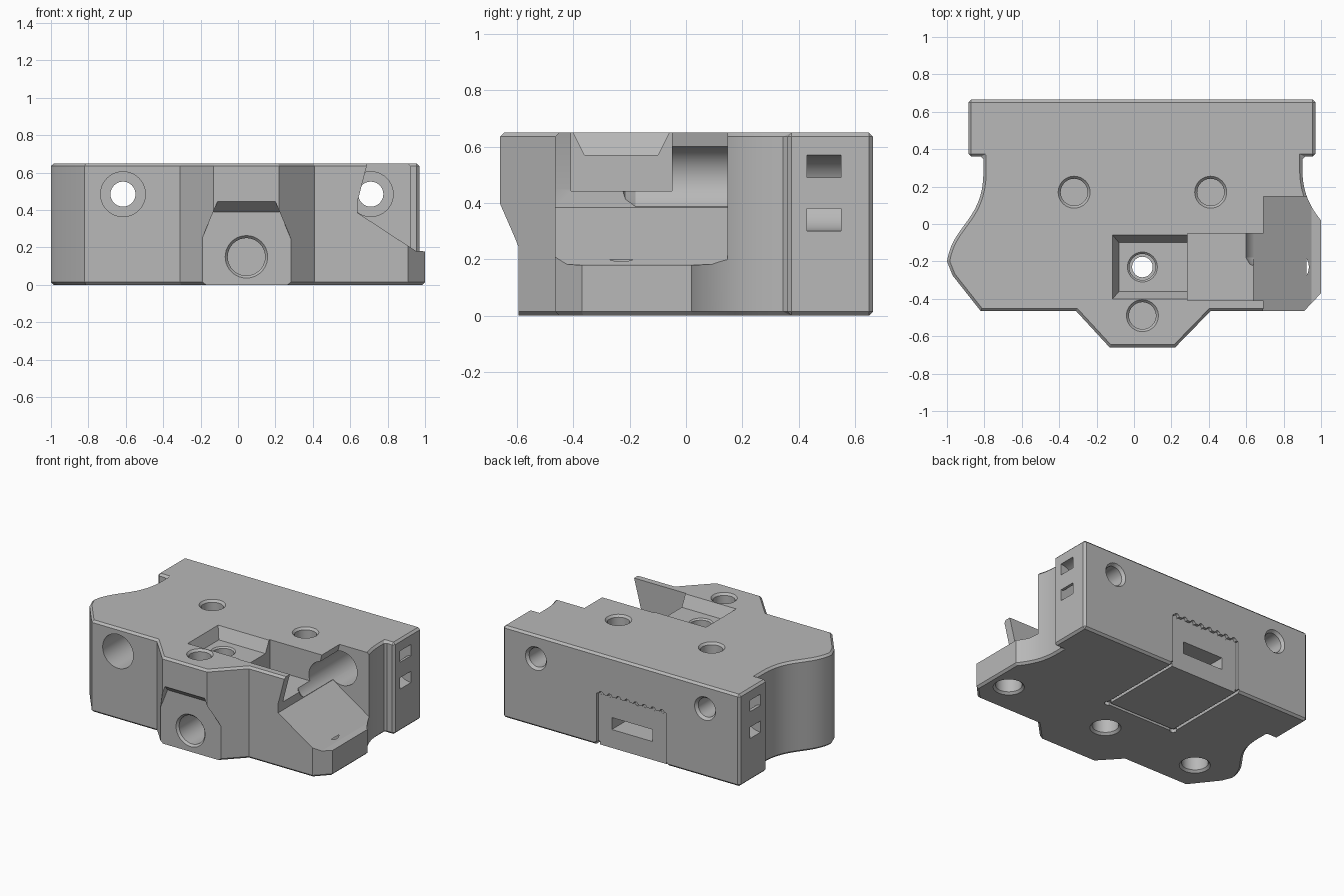
import bpy, bmesh
from math import sin, cos, pi, radians

if "Cube" in bpy.data.objects:
    bpy.data.objects.remove(bpy.data.objects["Cube"])

MID = 0.045          # symmetry line of the holes
TOP = 0.65

grey = bpy.data.materials.new("light grey")
grey.use_nodes = True
grey.diffuse_color = (0.48, 0.48, 0.48, 1)
grey.node_tree.nodes["Principled BSDF"].inputs["Base Color"].default_value = (0.48, 0.48, 0.48, 1)


def loft(name, rings):
    """Closed solid through a list of equally sized point rings."""
    bm = bmesh.new()
    vs = [[bm.verts.new(p) for p in ring] for ring in rings]
    n = len(vs[0])
    for a, b in zip(vs, vs[1:]):
        for i in range(n):
            j = (i + 1) % n
            bm.faces.new((a[i], a[j], b[j], b[i]))
    bm.faces.new(vs[0][::-1])
    bm.faces.new(vs[-1])
    bmesh.ops.recalc_face_normals(bm, faces=bm.faces)
    me = bpy.data.meshes.new(name)
    bm.to_mesh(me)
    bm.free()
    ob = bpy.data.objects.new(name, me)
    bpy.context.collection.objects.link(ob)
    me.materials.append(grey)
    return ob


def place(axis, u, v, t):
    return {"x": (t, u, v), "y": (u, t, v), "z": (u, v, t)}[axis]


def prism(name, axis, pts, a, b):
    return loft(name, [[place(axis, u, v, t) for u, v in pts] for t in (a, b)])


def apply(ob, mod):
    bpy.context.view_layer.objects.active = ob
    bpy.ops.object.modifier_apply(modifier=mod.name)


def cut(tool):
    tool.hide_render = True
    m = body.modifiers.new("cut", "BOOLEAN")
    m.operation, m.solver, m.object = "DIFFERENCE", "EXACT", tool
    apply(body, m)
    bpy.data.objects.remove(tool)


def box(x0, x1, y0, y1, z0, z1):
    cut(prism("box_cutter", "z", [(x0, y0), (x1, y0), (x1, y1), (x0, y1)], z0, z1))


def drill(axis, u, v, steps, n=40):
    """Stepped round hole: steps are (position along axis, radius)."""
    cut(loft("drill", [[place(axis, u + r * cos(2 * pi * i / n), v + r * sin(2 * pi * i / n), t)
                        for i in range(n)] for t, r in steps]))


def arc(p0, p1, p2, p3, n=14):
    """Cubic curve points."""
    out = []
    for i in range(n + 1):
        t = i / n
        w = ((1 - t) ** 3, 3 * t * (1 - t) ** 2, 3 * t * t * (1 - t), t ** 3)
        out.append(tuple(sum(k * p[c] for k, p in zip(w, (p0, p1, p2, p3))) for c in (0, 1)))
    return out


# Main body outline with swept sides and a front nose
outline = [(0.97, 0.665), (-0.885, 0.665), (-0.885, 0.36), (-0.805, 0.36)]
outline += arc((-0.805, 0.29), (-0.80, 0.02), (-0.97, 0.0), (-1.0, -0.20))
outline += [(-0.97, -0.275), (-0.82, -0.465), (-0.31, -0.465), (-0.13, -0.66),
            (0.22, -0.66), (0.41, -0.465), (0.91, -0.465), (1.0, -0.37), (1.0, 0.02)]
outline += arc((0.995, 0.025), (0.92, 0.12), (0.90, 0.2), (0.90, 0.30), 10)
outline += [(0.90, 0.36), (0.97, 0.36)]
body = prism("carriage_body", "z", outline, 0, TOP)
bev = body.modifiers.new("edge", "BEVEL")
bev.width, bev.segments, bev.limit_method, bev.angle_limit = 0.015, 1, "ANGLE", radians(60)
apply(body, bev)

# Tapered recess under the nose
cut(loft("nose_cutter", [
    [(MID + s * h, y, z) for s, h, z in ((-1, 0.345, -0.02), (1, 0.345, -0.02), (1, a, za), (-1, a, za))]
    for y, a, za in ((-0.75, 0.135, 0.52), (-0.66, 0.155, 0.445), (-0.595, 0.18, 0.39))]))

# Sloped open corner with undercut wall
cut(prism("corner_cutter", "y", [(0.70, 0.75), (0.692, TOP), (0.64, 0.45), (0.64, 0.385),
                                 (0.95, 0.182), (1.2, 0.168), (1.2, 0.75)], -0.6, 0.148))

# Slot into the corner and the shallow tapered pocket
box(0.285, 0.80, -0.408, -0.05, 0.442, 0.8)
cut(loft("pocket_cutter", [
    [(x, -0.36 - e, z), (0.33, -0.36 - e, z), (0.33, -0.10 + e, z), (x, -0.10 + e, z)]
    for x, e, z in ((-0.08, 0, 0.57), (-0.118, 0.045, 0.66))]))

# Long rod holes from front to back
rear = [(0.45, 0.12), (0.45, 0.067), (0.645, 0.067), (0.675, 0.09)]
drill("y", -0.615, 0.485, [(-0.6, 0.12)] + rear)
drill("y", 0.71, 0.485, [(-0.235, 0.06), (-0.215, 0.10), (-0.18, 0.12)] + rear)

# Blind holes in the top
for x, y, depth in ((-0.32, 0.17, 0.35), (0.41, 0.17, 0.35), (MID, -0.49, 0.25)):
    drill("z", x, y, [(TOP - depth, 0.072), (TOP - 0.015, 0.072), (TOP + 0.005, 0.09)])

# Holes in the underside, the middle one going through to the pocket
for x in (-0.70, 0.85):
    drill("z", x, -0.23, [(-0.005, 0.105), (0.015, 0.085), (0.2, 0.085)])
drill("z", MID, -0.23, [(-0.005, 0.105), (0.015, 0.085), (0.3, 0.085), (0.3, 0.055),
                        (0.5, 0.055), (0.5, 0.07), (0.56, 0.07), (0.575, 0.085)])

# Front hole in the nose
drill("y", MID, 0.15, [(-0.60, 0.118), (-0.58, 0.1), (-0.36, 0.1)])

# Curved strap channels on both sides
for s in (-1, 1):
    cx, cz, n = MID + s * 0.926, 0.435, 14
    channel = []
    for r, order in ((0.135, range(n + 1)), (0.055, range(n, -1, -1))):
        ring = [(cx - s * r * sin(pi * i / n), cz + r * cos(pi * i / n)) for i in order]
        lead = (cx + s * 0.05, ring[0][1])
        tail = (cx + s * 0.05, ring[-1][1])
        channel += [lead] + ring + [tail]
    cut(prism("strap_cutter", "y", channel, 0.43, 0.55))

# Rear panel recess with scalloped top and a slot
L, R, H = -0.31, 0.235, 0.37
box(L, R, 0.645, 0.7, -0.02, H)
for i in range(8):
    drill("y", L + (i + 0.5) * (R - L) / 8, H, [(0.644, 0.018), (0.7, 0.018)], 12)
box(-0.19, 0.13, 0.42, 0.7, 0.13, 0.215)

# Thin groove outlining the panel underneath
for x in (L, R):
    box(x - 0.011, x + 0.011, 0.02, 0.7, -0.02, 0.022)
    drill("z", x, 0.02, [(-0.02, 0.022), (0.0225, 0.022)], 16)
box(L, R, 0.009, 0.031, -0.02, 0.0215)

# Shading
bpy.ops.object.select_all(action="DESELECT")
body.select_set(True)
bpy.context.view_layer.objects.active = body
bpy.ops.object.shade_smooth_by_angle(angle=radians(25))
